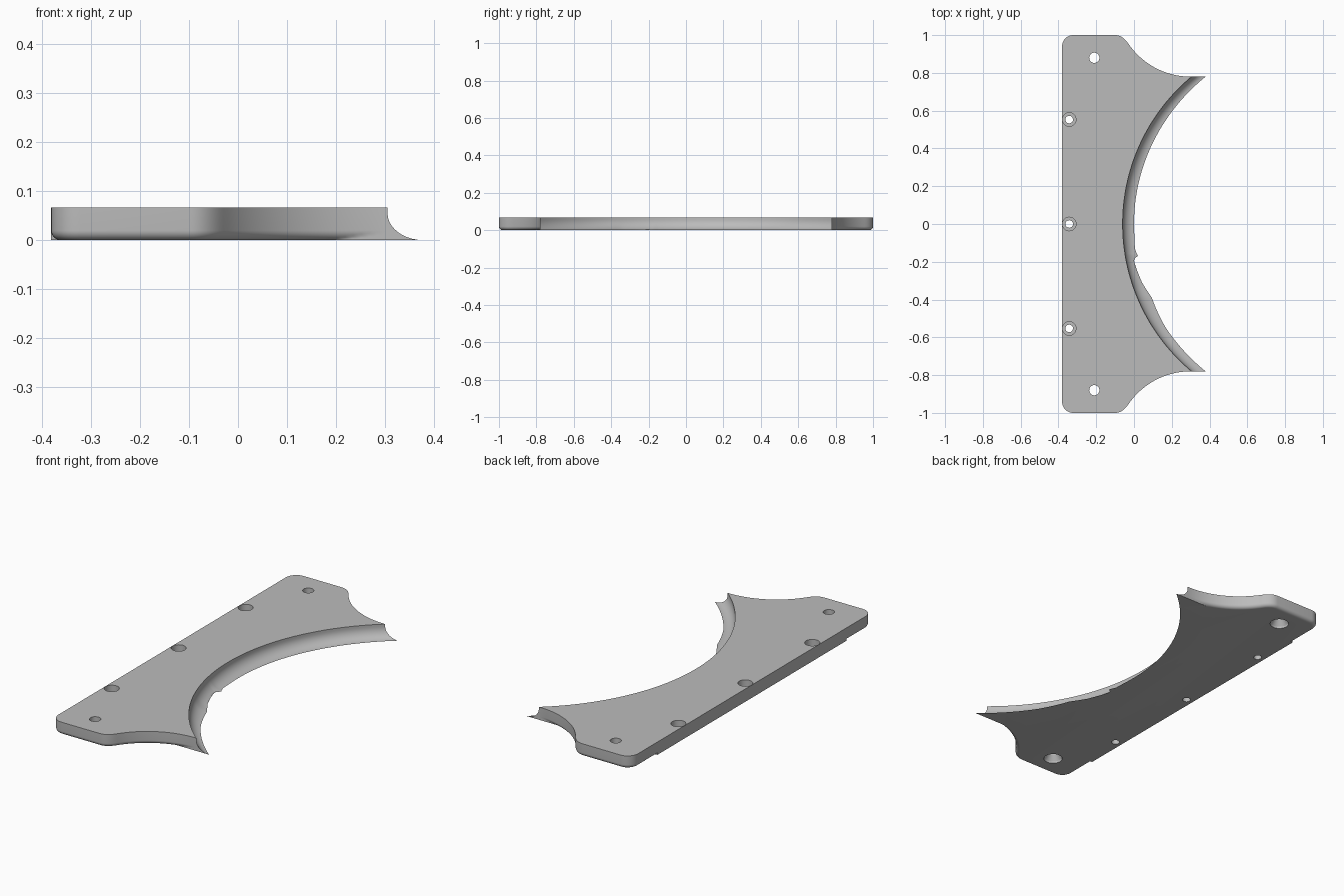
import bpy, bmesh, math
from mathutils import Vector

if "Cube" in bpy.data.objects:
    bpy.data.objects.remove(bpy.data.objects["Cube"], do_unlink=True)

THICK, LEFT, TIP_Y = 0.067, -0.381, 0.78
FILLET, COVE_H = 0.02, 0.055
LEVELS = 10

grey = bpy.data.materials.new("plain grey")
grey.use_nodes = True
colour = (0.5, 0.5, 0.5, 1)
grey.diffuse_color = colour
grey.node_tree.nodes["Principled BSDF"].inputs["Base Color"].default_value = colour


def full_width(y):
    """Reach of the unworn cove lip beyond the top edge."""
    return 0.06 + 0.014 * (y / TIP_Y) ** 2


def worn_width(y):
    """Reach of the lip with its worn stretch on one side."""
    wear = [(-0.55, 0), (-0.39, 0.013), (-0.31, -0.008), (-0.2, -0.02),
            (-0.185, -0.018), (-0.17, 0.006), (-0.15, 0), (-0.13, -0.004), (-0.08, 0)]
    width = full_width(y)
    for (a, da), (b, db) in zip(wear, wear[1:]):
        if a <= y < b:
            width += da + (db - da) * (y - a) / (b - a)
    return width


def half_outline():
    """Columns (x, y, is_cove, fillet) from the middle of the cove round to the left edge."""
    cols = []
    big_r, n = 1.016, 60
    for i in range(n + 1):
        y = TIP_Y * i / n
        cols.append((-0.06 + big_r - math.sqrt(big_r ** 2 - y * y), y, True, 0))
    # concave shoulder
    r, cx = 0.3986, 0.30
    end = math.asin(0.33 / r)
    for i in range(25):
        a = end * i / 24
        cols.append((cx - r * math.sin(a), TIP_Y + r - r * math.cos(a), False, FILLET))
    # softened shoulder corner
    p, q, s = Vector((-0.03, 0.955)), Vector((-0.06, 1)), Vector((-0.1, 1))
    for i in range(1, 9):
        t = i / 8
        v = p * (1 - t) ** 2 + q * 2 * t * (1 - t) + s * t * t
        cols.append((v.x, v.y, False, FILLET))
    # rounded outer corner
    c = 0.06
    for i in range(11):
        a = math.pi / 2 * (1 + i / 10)
        cols.append((LEFT + c + c * math.cos(a), 1 - c + c * math.sin(a), False, FILLET))
    # straight back edge, where the fillet stops abruptly
    cols += [(LEFT, TIP_Y + 0.002, False, FILLET), (LEFT, TIP_Y, False, 0)]
    return cols


def link_mesh(bm, name):
    mesh = bpy.data.meshes.new(name)
    bm.to_mesh(mesh)
    bm.free()
    mesh.materials.append(grey)
    obj = bpy.data.objects.new(name, mesh)
    bpy.context.collection.objects.link(obj)
    return obj


def build_plate():
    half = half_outline()
    cols = half + [(x, -y, k, r) for x, y, k, r in reversed(half[1:])]
    bm = bmesh.new()
    rings = []
    count = len(cols)
    for i, (x, y, cove, r) in enumerate(cols):
        before, after = cols[i - 1], cols[(i + 1) % count]
        tangent = Vector((after[0] - before[0], after[1] - before[1])).normalized()
        inward = Vector((-tangent.y, tangent.x))
        column = [bm.verts.new((x, y, THICK))]
        for k in range(LEVELS + 1):
            a = math.pi / 2 * k / LEVELS
            if cove:
                width = worn_width(y)
                reach = min(max(full_width(y), width) * (1 - math.cos(a)), width)
                co = (x + reach, y, COVE_H * (1 - math.sin(a)))
            else:
                # the fillet never cuts into the unfilleted middle span
                inset = inward * r * (1 - math.cos(a))
                depth = max(abs(y + inset.y), TIP_Y)
                co = (x + inset.x, math.copysign(depth, y), FILLET * (1 - math.sin(a)))
            column.append(bm.verts.new(co))
        rings.append(column)
    for i, column in enumerate(rings):
        nxt = rings[(i + 1) % count]
        for k in range(LEVELS + 1):
            bm.faces.new((column[k], column[k + 1], nxt[k + 1], nxt[k]))
    caps = [bm.faces.new([c[0] for c in rings]),
            bm.faces.new([c[-1] for c in reversed(rings)])]
    bm.normal_update()
    bmesh.ops.triangulate(bm, faces=caps, ngon_method='EAR_CLIP')
    bmesh.ops.recalc_face_normals(bm, faces=bm.faces)
    return link_mesh(bm, "mounting_plate")


def stepped_cutter(name, x, y, steps):
    """Turned cutter from (radius, z) steps, capped at both ends."""
    bm = bmesh.new()
    n = 32
    rings = [[bm.verts.new((x + r * math.cos(2 * math.pi * i / n),
                            y + r * math.sin(2 * math.pi * i / n), z))
              for i in range(n)] for r, z in steps]
    for lo, hi in zip(rings, rings[1:]):
        for i in range(n):
            j = (i + 1) % n
            bm.faces.new((lo[i], lo[j], hi[j], hi[i]))
    bm.faces.new(list(reversed(rings[0])))
    bm.faces.new(rings[-1])
    bmesh.ops.recalc_face_normals(bm, faces=bm.faces)
    obj = link_mesh(bm, name)
    obj.hide_render = True
    return obj


plate = build_plate()

# end holes widen underneath, edge holes widen on top
cutters = []
for y in (-0.88, 0.88):
    cutters.append(stepped_cutter("end_hole_cutter", -0.21, y,
                                  [(0.046, -0.05), (0.046, 0.01), (0.027, 0.04), (0.027, 0.12)]))
for y in (-0.553, 0, 0.553):
    cutters.append(stepped_cutter("edge_hole_cutter", -0.343, y,
                                  [(0.02, -0.05), (0.02, 0.03), (0.036, 0.03), (0.036, 0.12)]))

bpy.context.view_layer.objects.active = plate
for cutter in cutters:
    cut = plate.modifiers.new("hole", 'BOOLEAN')
    cut.operation, cut.solver, cut.object = 'DIFFERENCE', 'EXACT', cutter
    bpy.ops.object.modifier_apply(modifier=cut.name)
    bpy.data.objects.remove(cutter, do_unlink=True)

# smooth curves, crisp edges
bpy.ops.object.select_all(action='DESELECT')
plate.select_set(True)
bpy.ops.object.shade_smooth_by_angle(angle=math.radians(30))
